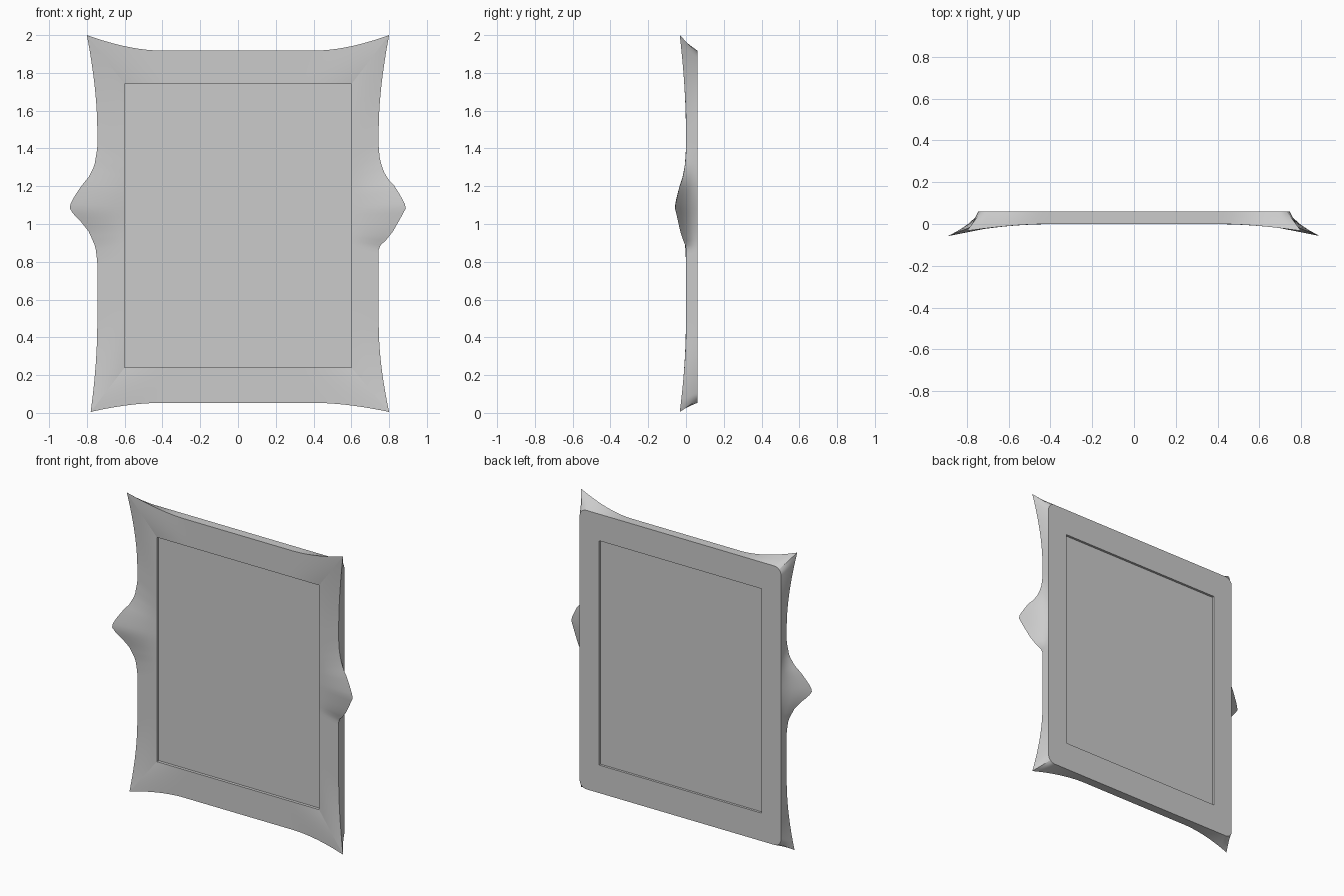
import bpy, bmesh, math
from mathutils import Vector

cube = bpy.data.objects.get("Cube")
if cube:
    bpy.data.objects.remove(cube)

grey = bpy.data.materials.new("plain grey")
grey.use_nodes = True
colour = (0.6, 0.6, 0.6, 1)
grey.diffuse_color = colour
grey.node_tree.nodes["Principled BSDF"].inputs["Base Color"].default_value = colour

# Frame dimensions
HALF_W, BOTTOM, TOP = 0.745, 0.053, 1.918
OPEN_W, OPEN_BOTTOM, OPEN_TOP = 0.6, 0.24, 1.74
BACK, RADIUS, STEPS = 0.06, 0.05, 120
TIP_Z = 1.09

# Outline of each side point: height from the tip, reach past the frame
LEFT_POINT = [(-.21, 0), (-.18, .035), (-.13, .075), (-.06, .115), (0, .147), (.06, .115),
              (.11, .085), (.14, .055), (.19, .025), (.25, .007), (.31, 0)]
RIGHT_POINT = [(-.29, 0), (-.21, .01), (-.13, .045), (-.08, .085), (-.04, .125), (0, .15),
               (.05, .125), (.11, .085), (.16, .045), (.22, .015), (.31, 0)]


def interpolate(table, h):
    for (a, u), (b, v) in zip(table, table[1:]):
        if a <= h <= b:
            return u + (v - u) * (h - a) / (b - a)
    return 0


def perimeter():
    """Points of the plain rectangle, closely spaced near the corners."""
    corners = [(-HALF_W, BOTTOM), (HALF_W, BOTTOM), (HALF_W, TOP), (-HALF_W, TOP)]
    for k in range(4):
        a, b = Vector(corners[k]), Vector(corners[(k + 1) % 4])
        for i in range(STEPS):
            yield a.lerp(b, (1 - math.cos(math.pi * i / STEPS)) / 2), k % 2 == 1


def corner_flare(p):
    """Outward pull towards the nearest corner, and its strength."""
    dx = HALF_W - abs(p.x)
    dz = min(p.y - BOTTOM, TOP - p.y)
    reach = max(0, 1 - max(dx / 0.345, dz / 0.42))
    upper = p.y > 1
    out = 0.055 if upper or p.x > 0 else 0.035
    rise = 0.082 if upper else -0.048
    pull = reach ** 2
    return Vector((math.copysign(out, p.x), rise)) * pull, pull


def side_point(p):
    if HALF_W - abs(p.x) > 0.001:
        return 0
    return interpolate(LEFT_POINT if p.x > 0 else RIGHT_POINT, p.y - TIP_Z)


def column(p):
    """Cross-section of the frame at one perimeter point, from opening to back."""
    flare, pull = corner_flare(p)
    point = side_point(p)
    spike = Vector((math.copysign(point, p.x), 0))
    edge = p + flare + spike
    depth = -0.033 * pull - 0.4 * point
    tz = (p.y - BOTTOM) / (TOP - BOTTOM)
    inner = Vector((p.x * OPEN_W / HALF_W, OPEN_BOTTOM + tz * (OPEN_TOP - OPEN_BOTTOM)))
    # rounded back outline
    core = Vector((max(-HALF_W + RADIUS, min(HALF_W - RADIUS, p.x)),
                   max(BOTTOM + RADIUS, min(TOP - RADIUS, p.y))))
    back = core + (p - core).normalized() * RADIUS
    rows = []
    for i in range(7):
        s = i / 6
        q = inner.lerp(edge, s)
        rows.append((q.x, depth * s, q.y))
    # hollowed underside of the flares
    for s in (0.25, 0.5, 0.75):
        q = back.lerp(p, 1 - s) + flare * (1 - s) + spike * (1 - s) ** 1.6
        rows.append((q.x, depth + (BACK - depth) * s, q.y))
    rows.append((back.x, BACK, back.y))
    rows.append((inner.x, BACK, inner.y))
    return rows


def finish(bm, name):
    bmesh.ops.recalc_face_normals(bm, faces=bm.faces)
    mesh = bpy.data.meshes.new(name)
    bm.to_mesh(mesh)
    bm.free()
    mesh.materials.append(grey)
    obj = bpy.data.objects.new(name, mesh)
    bpy.context.collection.objects.link(obj)
    return obj


# Flared frame, closed around the opening
bm = bmesh.new()
columns = [[bm.verts.new(v) for v in column(p)] for p, _ in perimeter()]
for a, b in zip(columns, columns[1:] + columns[:1]):
    for i in range(len(a)):
        j = (i + 1) % len(a)
        bm.faces.new((a[i], b[i], b[j], a[j]))
frame = finish(bm, "frame")
bpy.ops.object.select_all(action="DESELECT")
frame.select_set(True)
bpy.context.view_layer.objects.active = frame
bpy.ops.object.shade_smooth_by_angle(angle=math.radians(35))

# Flat panel, recessed on both sides
bm = bmesh.new()
bmesh.ops.create_cube(bm, size=1)
bmesh.ops.scale(bm, verts=bm.verts, vec=(2 * OPEN_W, 0.025, OPEN_TOP - OPEN_BOTTOM))
bmesh.ops.translate(bm, verts=bm.verts, vec=(0, 0.032, (OPEN_TOP + OPEN_BOTTOM) / 2))
finish(bm, "panel")
